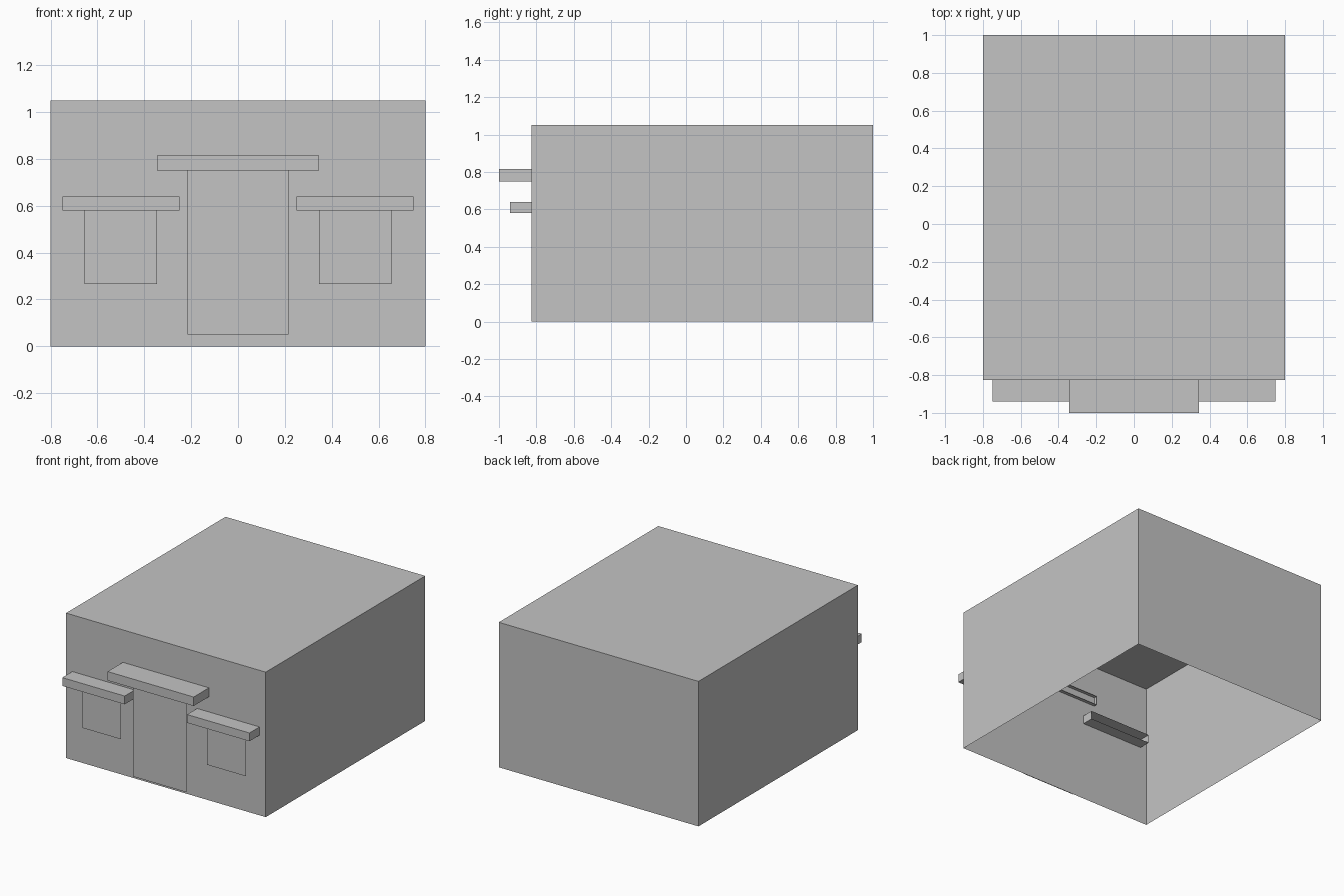
import bpy
import bmesh
from mathutils import Vector

cube = bpy.data.objects.get("Cube")
if cube:
    bpy.data.objects.remove(cube, do_unlink=True)

grey = bpy.data.materials.new("plain_grey")
grey.use_nodes = True
tone = (0.55, 0.55, 0.55, 1)
grey.diffuse_color = tone
grey.node_tree.nodes["Principled BSDF"].inputs["Base Color"].default_value = tone


def open_box(name, low, high, open_side):
    """Thin box shell with the face pointing along open_side left out."""
    low, high = Vector(low), Vector(high)
    bm = bmesh.new()
    bmesh.ops.create_cube(bm, size=1)
    missing = [f for f in bm.faces if f.normal.dot(Vector(open_side)) > 0.9]
    bmesh.ops.delete(bm, geom=missing, context='FACES')
    for v in bm.verts:
        v.co = (low + high) / 2 + v.co * (high - low)
    return finish(name, bm)


def front_panel(name, x0, x1, z0, z1, y):
    """Flat upright panel facing the front."""
    bm = bmesh.new()
    corners = ((x0, z0), (x1, z0), (x1, z1), (x0, z1))
    bm.faces.new([bm.verts.new((x, y, z)) for x, z in corners])
    return finish(name, bm)


def finish(name, bm):
    mesh = bpy.data.meshes.new(name)
    bm.to_mesh(mesh)
    bm.free()
    mesh.materials.append(grey)
    obj = bpy.data.objects.new(name, mesh)
    bpy.context.scene.collection.objects.link(obj)
    return obj


DOWN, BACK = (0, 0, -1), (0, 1, 0)
WALL = -0.825

# Building shell without a floor
open_box("building_shell", (-0.8, WALL, 0), (0.8, 1, 1.05), DOWN)

# Door and its canopy, which runs through the front wall
front_panel("door", -0.215, 0.215, 0.05, 0.75, WALL - 0.07)
open_box("door_canopy", (-0.345, -1, 0.75), (0.345, -0.8, 0.815), BACK)

# Windows and awnings on both sides of the door
for side, middle in (("left", 0.5), ("right", -0.5)):
    front_panel(side + "_window", middle - 0.155, middle + 0.155,
                0.265, 0.58, WALL - 0.02)
    open_box(side + "_awning", (middle - 0.25, -0.94, 0.58),
             (middle + 0.25, -0.74, 0.64), BACK)
